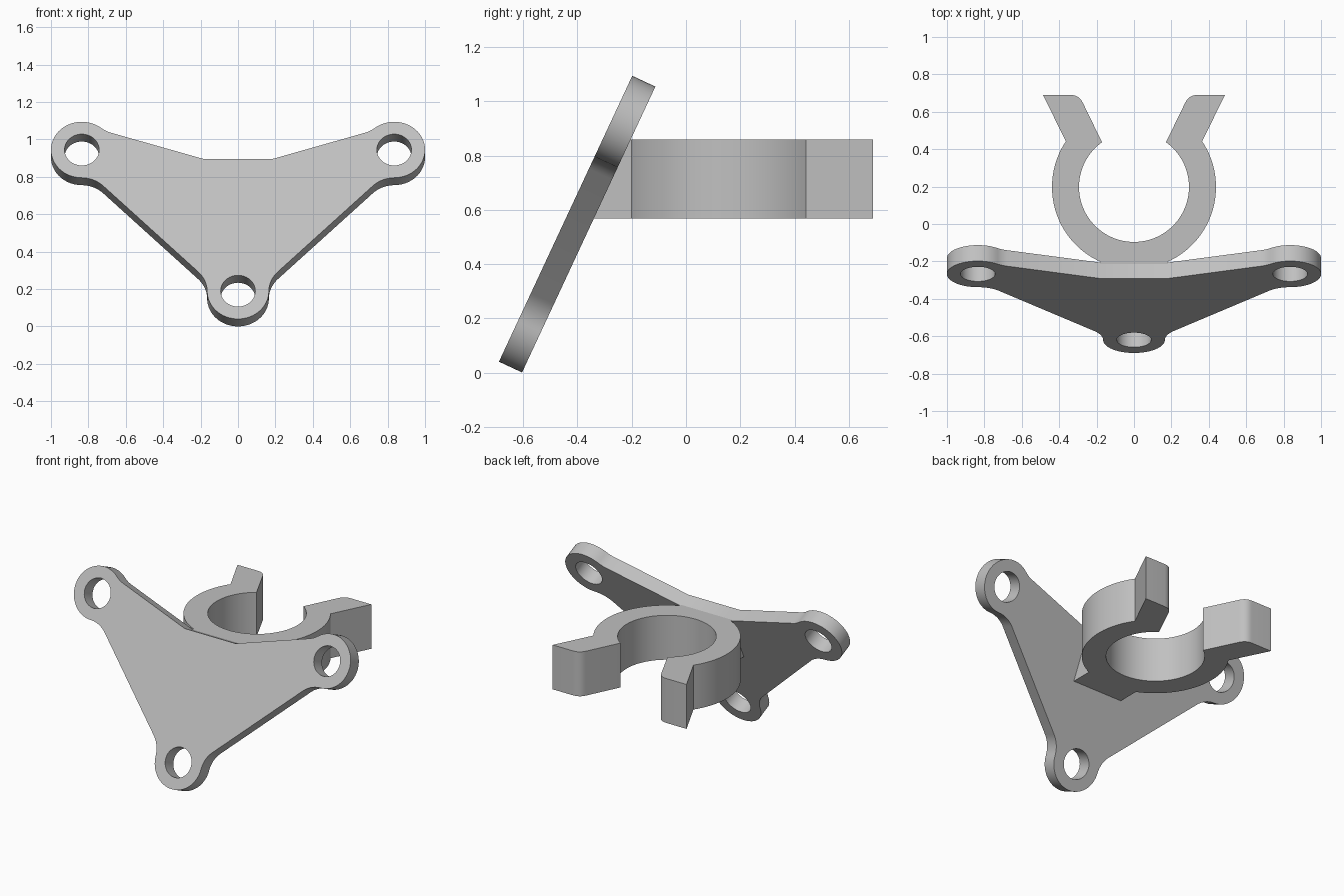
import bpy
import math
from mathutils import Vector, Matrix

cube = bpy.data.objects.get("Cube")
if cube:
    bpy.data.objects.remove(cube, do_unlink=True)

grey = bpy.data.materials.new("plain grey")
grey.use_nodes = True
colour = (0.53, 0.53, 0.53, 1)
grey.diffuse_color = colour
grey.node_tree.nodes["Principled BSDF"].inputs["Base Color"].default_value = colour


def arc(c, r, a0, a1, n=16):
    """Points on an arc from angle a0 to a1."""
    return [Vector((c[0] + r * math.cos(a0 + (a1 - a0) * i / n),
                    c[1] + r * math.sin(a0 + (a1 - a0) * i / n))) for i in range(n + 1)]


def angle(v):
    return math.atan2(v.y, v.x)


def mirrored(half):
    return half + [Vector((-p.x, p.y)) for p in reversed(half)]


def slab(name, loops, thickness, matrix):
    """Extrude closed outlines (inner loops become holes) into a mesh object."""
    curve = bpy.data.curves.new(name + "_outline", "CURVE")
    curve.dimensions = "2D"
    curve.fill_mode = "BOTH"
    curve.extrude = thickness / 2
    for loop in loops:
        spline = curve.splines.new("POLY")
        spline.points.add(len(loop) - 1)
        for point, p in zip(spline.points, loop):
            point.co = (p.x, p.y, 0, 1)
        spline.use_cyclic_u = True
    helper = bpy.data.objects.new(name + "_outline", curve)
    mesh = bpy.data.meshes.new_from_object(helper)
    bpy.data.objects.remove(helper)
    bpy.data.curves.remove(curve)
    mesh.name = name
    mesh.transform(matrix)
    mesh.materials.clear()
    mesh.materials.append(grey)
    ob = bpy.data.objects.new(name, mesh)
    bpy.context.collection.objects.link(ob)
    return ob


def finish(ob):
    """Weld, fix normals and shade."""
    import bmesh
    bm = bmesh.new()
    bm.from_mesh(ob.data)
    bmesh.ops.remove_doubles(bm, verts=bm.verts, dist=0.0005)
    bmesh.ops.recalc_face_normals(bm, faces=bm.faces)
    bm.to_mesh(ob.data)
    bm.free()
    bpy.ops.object.select_all(action="DESELECT")
    ob.select_set(True)
    bpy.context.view_layer.objects.active = ob
    bpy.ops.object.shade_smooth_by_angle(angle=math.radians(25))


# Mounting plate: three round lugs blended into a tilted triangular web
LUG, HOLE, BLEND = 0.165, 0.0925, 0.165
TILT, THICK = math.radians(25), 0.094
bottom, side = Vector((0, 0.165)), Vector((0.835, 0.998))
corner = Vector((0.185, 0.944))


def blend(c, p, d, n):
    """Concave fillet from the lug at c to the line through p (direction d, outward n)."""
    h = (p - c).dot(n) + BLEND
    f = c + n * h + d * math.sqrt((LUG + BLEND) ** 2 - h * h)
    a0, a1 = angle(c - f), angle(-n)
    turn = (a1 - a0 + math.pi) % (2 * math.pi) - math.pi
    return angle(f - c), arc(f, BLEND, a0, a0 + turn, 10)


low_dir = (side - bottom).normalized()
low_n = Vector((low_dir.y, -low_dir.x))
low_p = bottom + low_n * 0.07
top_dir = (corner - Vector((0.7, 1.105))).normalized()
top_n = Vector((top_dir.y, -top_dir.x))

a_bottom, fillet_bottom = blend(bottom, low_p, low_dir, low_n)
a_low, fillet_low = blend(side, low_p, -low_dir, low_n)
a_top, fillet_top = blend(side, corner, top_dir, top_n)
half = (arc(bottom, LUG, -math.pi / 2, a_bottom)[1:] + fillet_bottom[1:]
        + fillet_low[::-1] + arc(side, LUG, a_low, a_top, 32)[1:]
        + fillet_top[1:] + [corner])
outline = mirrored(half) + [bottom - Vector((0, LUG))]
lugs = [bottom, side, Vector((-side.x, side.y))]
holes = [arc(c, HOLE, 0, 2 * math.pi, 40)[:-1] for c in lugs]
plate_matrix = (Matrix.Translation((0, -0.647, 0.02))
                @ Matrix.Rotation(math.pi / 2 - TILT, 4, "X"))
finish(slab("mounting_plate", [outline] + holes, THICK, plate_matrix))

# Clip: open ring with flared arms and a root that meets the plate
RING_Y, OUTER, INNER = 0.198, 0.4385, 0.294
ROOT, LOW, HIGH = 0.183, 0.567, 0.859
centre = Vector((0, RING_Y))
root_join = -math.acos(ROOT / OUTER)
neck_out, neck_in = math.acos(0.364 / OUTER), math.acos(0.171 / INNER)
tip_out, tip_in = Vector((0.487, 0.69)), Vector((0.294, 0.69))
inner_arc = arc(centre, INNER, neck_in, -math.pi / 2, 36)
slope = (inner_arc[0] - tip_in).normalized()
t0, t1 = tip_in + Vector((0.045, 0)), tip_in + slope * 0.045
round_tip = [t0.lerp(tip_in, k / 6).lerp(tip_in.lerp(t1, k / 6), k / 6) for k in range(7)]
half = ([Vector((ROOT, -0.34))] + arc(centre, OUTER, root_join, neck_out, 32)
        + [tip_out] + round_tip + inner_arc[:-1])
profile = mirrored(half)
profile.insert(len(half), inner_arc[-1])
clip = slab("ring_clip", [profile], HIGH - LOW,
            Matrix.Translation((0, 0, (LOW + HIGH) / 2)))
# Slant the root so that it ends just inside the plate
for v in clip.data.vertices:
    if v.co.y < -0.3:
        v.co.y = -0.625 + v.co.z * math.tan(TILT)
finish(clip)
